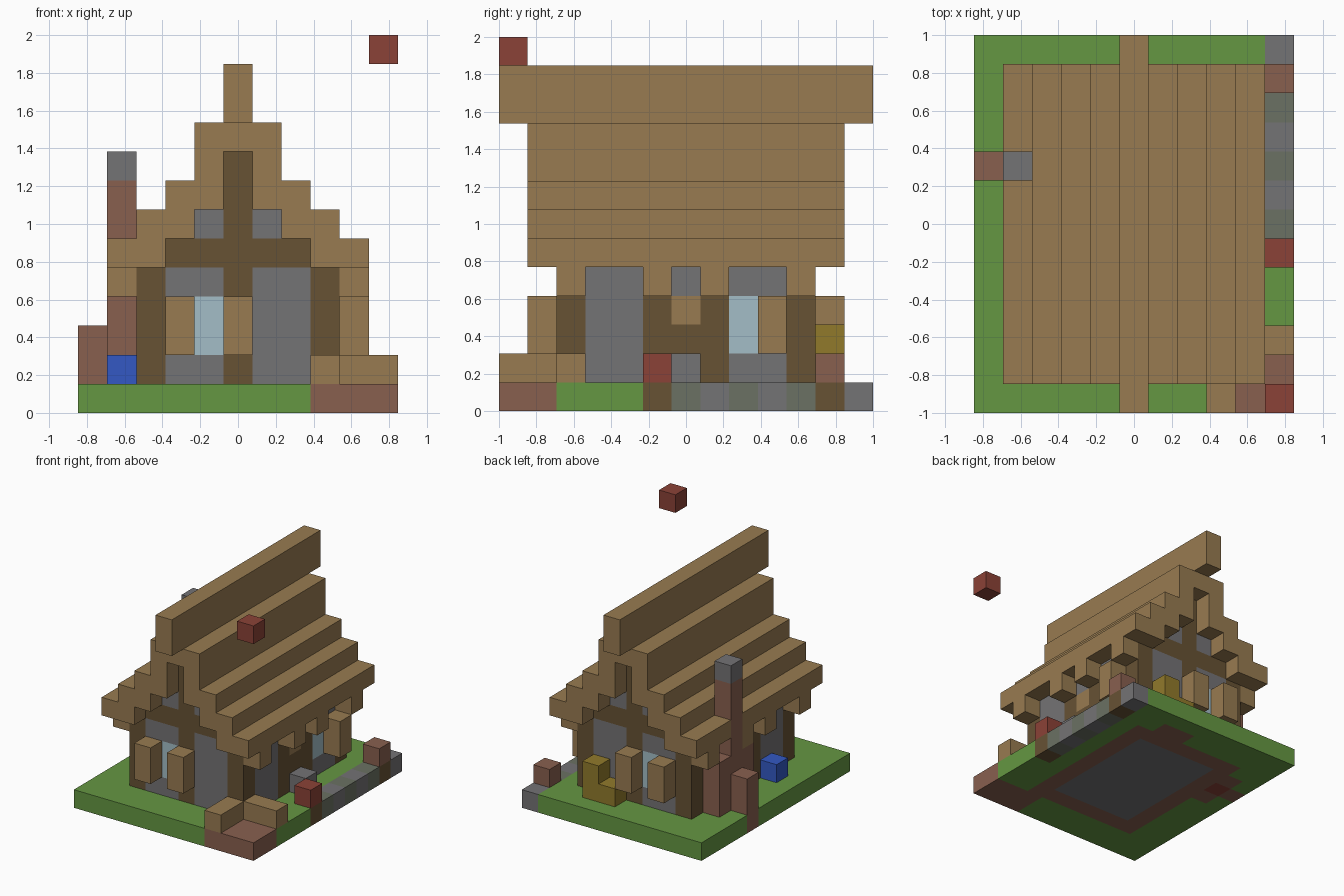
import bpy, bmesh
from mathutils import Vector

U = 2 / 13          # size of one block
NX, NY = 11, 13     # plot size in blocks

cube = bpy.data.objects.get("Cube")
if cube:
    bpy.data.objects.remove(cube, do_unlink=True)


def linear(c):
    c /= 255
    return c / 12.92 if c <= 0.04045 else ((c + 0.055) / 1.055) ** 2.4


def material(name, *rgb):
    m = bpy.data.materials.new(name)
    color = [linear(c) for c in rgb] + [1]
    m.use_nodes = True
    m.diffuse_color = color
    m.node_tree.nodes["Principled BSDF"].inputs["Base Color"].default_value = color
    return m


wood = material("light_wood", 152, 123, 81)
dark = material("dark_wood", 103, 82, 52)
grass = material("grass_green", 101, 151, 66)
stone = material("grey_stone", 116, 115, 117)
brick = material("brown_brick", 137, 96, 79)
glass = material("pale_glass", 164, 190, 199)
red = material("dull_red", 139, 66, 55)
blue = material("bright_blue", 51, 89, 195)
gold = material("dark_gold", 145, 122, 43)
moss = material("mossy_stone", 107, 113, 99)


def point(i, j, k):
    return Vector(((i - NX / 2) * U, (j - NY / 2) * U, k * U))


def finish(name, bm, mats):
    bmesh.ops.recalc_face_normals(bm, faces=bm.faces)
    mesh = bpy.data.meshes.new(name)
    bm.to_mesh(mesh)
    bm.free()
    for m in mats:
        mesh.materials.append(m)
    ob = bpy.data.objects.new(name, mesh)
    bpy.context.collection.objects.link(ob)


def blocks(name, mat, *boxes):
    """Boxes given as first block (i, j, k) and block counts (a, b, c)."""
    bm = bmesh.new()
    for i, j, k, a, b, c in boxes:
        lo, hi = point(i, j, k), point(i + a, j + b, k + c)
        verts = bmesh.ops.create_cube(bm, size=1)["verts"]
        for v in verts:
            v.co = (lo + hi) / 2 + v.co * (hi - lo)
    finish(name, bm, [mat])


def both_sides(boxes):
    return boxes + [(NX - i - a, j, k, a, b, c) for i, j, k, a, b, c in boxes]


def both_ends(boxes):
    return boxes + [(i, NY - j - b, k, a, b, c) for i, j, k, a, b, c in boxes]


# Ground slab, coloured block by block
def ground_material(i, j):
    if i == 1 and j == 8:
        return 3
    if (i >= 8 and j < 2) or (2 <= i <= 8 and 2 <= j <= 10 and not (3 <= i <= 7 and 3 <= j <= 9)):
        return 1
    if 3 <= i <= 7 and 3 <= j <= 9:
        return 2
    if (i <= 1 and 7 <= j <= 9 and i + abs(j - 8) > 0 and (i == 1)) or (i == 0 and j == 8):
        return 1
    if j == 11 and i in (6, 7):
        return 1
    if i == 10 and j >= 5:
        if j in (5, 11):
            return 5
        return 4 if j in (6, 8, 10) else 2
    return 0


bm = bmesh.new()
bmesh.ops.create_grid(bm, x_segments=NX, y_segments=NY, size=1)
for v in bm.verts:
    v.co = Vector((v.co.x * NX * U / 2, v.co.y * NY * U / 2, 0))
top = bmesh.ops.extrude_face_region(bm, geom=bm.faces[:], use_keep_orig=True)
for v in [g for g in top["geom"] if isinstance(g, bmesh.types.BMVert)]:
    v.co.z = U
for f in bm.faces:
    c = f.calc_center_median()
    i = min(max(int(c.x / U + NX / 2), 0), NX - 1)
    j = min(max(int(c.y / U + NY / 2), 0), NY - 1)
    f.material_index = ground_material(i, j)
finish("ground", bm, [grass, brick, stone, red, moss, dark])

# Timber frame: corner posts, window posts, tie beams and king posts
blocks("corner_posts", dark, *both_sides(both_ends([(2, 2, 1, 1, 1, 4)])))
blocks("end_posts", dark, *both_ends([(5, 2, 1, 1, 1, 4)]))
blocks("tie_beams", dark, *both_ends([(3, 2, 5, 5, 1, 1)]))
blocks("king_posts", dark, *both_ends([(5, 2, 6, 1, 1, 3)]))
blocks("side_posts", dark, *both_sides(both_ends([(2, 5, 1, 1, 1, 4)])))
blocks("side_rails", dark, *both_sides([(2, 6, 1, 1, 1, 2)]))
blocks("side_panels", wood, *both_sides([(2, 6, 3, 1, 1, 1)]))

# Stone infill of the walls
blocks("end_walls", stone, *both_ends(
    [(6, 2, 1, 2, 1, 4), (3, 2, 1, 2, 1, 1), (3, 2, 4, 2, 1, 1), (3, 2, 2, 1, 1, 2)]))
blocks("gable_stones", stone, *both_sides(both_ends([(4, 2, 6, 1, 1, 1)])))
blocks("side_walls", stone, *both_sides(
    [(2, 3, 1, 1, 2, 4), (2, 6, 4, 1, 1, 1), (2, 8, 1, 1, 2, 1),
     (2, 8, 4, 1, 2, 1), (2, 9, 2, 1, 1, 2)]))

# Windows and shutters
blocks("window_glass", glass, *both_ends([(4, 2, 2, 1, 1, 2)]), *both_sides([(2, 8, 2, 1, 1, 2)]))
blocks("shutters", wood, *both_ends([(3, 1, 2, 1, 1, 2), (5, 1, 2, 1, 1, 2)]), (9, 9, 2, 1, 1, 2))

# Stepped roof, ridge beam and eave brackets
blocks("roof_steps", wood, *both_sides([(2, 1, 6, 2, 11, 1), (3, 1, 7, 2, 11, 1), (4, 1, 8, 1, 11, 1)]))
blocks("roof_cap", wood, (4, 1, 9, 3, 11, 1))
blocks("right_eave", wood, (2, 1, 5, 1, 11, 1), (1, 1, 5, 1, 7, 1), (1, 9, 5, 1, 3, 1))
blocks("left_eave", wood, (8, 1, 5, 2, 11, 1))
blocks("ridge_beam", wood, (5, 0, 10, 1, 13, 2))
blocks("eave_brackets", wood, *both_sides(both_ends([(1, 2, 4, 1, 1, 1), (1, 5, 4, 1, 1, 1)])))

# Chimney with hearth
blocks("chimney", brick, (1, 8, 1, 1, 1, 7))
blocks("chimney_base", brick, (1, 7, 1, 1, 1, 3), (1, 9, 1, 1, 1, 3), (0, 8, 1, 1, 1, 2))
blocks("chimney_cap", stone, (1, 8, 8, 1, 1, 1))

# Porch rail and yard objects
blocks("porch_rail", wood, (8, 0, 1, 1, 2, 1), (9, 2, 1, 2, 1, 1))
blocks("yard_seat", gold, (6, 11, 1, 2, 1, 1), (7, 11, 2, 1, 1, 1))
blocks("stone_block", stone, (9, 6, 1, 1, 1, 1))
blocks("red_block", red, (10, 5, 1, 1, 1, 1))
blocks("brick_block", brick, (10, 11, 1, 1, 1, 1))
blocks("blue_block", blue, (1, 4, 1, 1, 1, 1))
blocks("floating_block", red, (10, 0, 12, 1, 1, 1))
